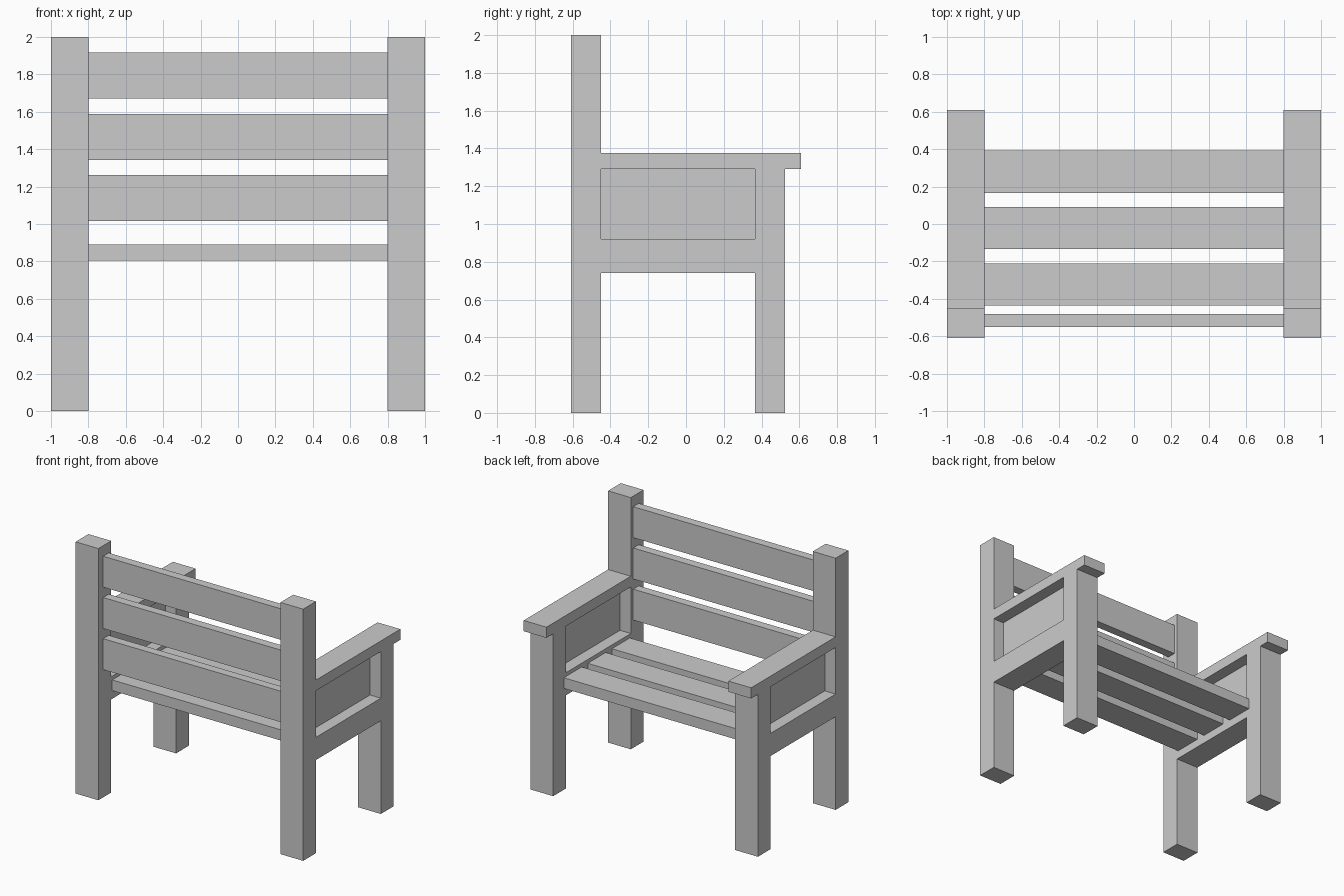
import bpy
from math import radians
from mathutils import Euler, Matrix

if "Cube" in bpy.data.objects:
    bpy.data.objects.remove(bpy.data.objects["Cube"])


def box(name, lo, hi):
    bpy.ops.mesh.primitive_cube_add(size=1)
    ob = bpy.context.object
    ob.name = name
    size = [b - a for a, b in zip(lo, hi)]
    mid = [(a + b) / 2 for a, b in zip(lo, hi)]
    ob.data.transform(Matrix.LocRotScale(mid, None, size))
    return ob


def mirror_x(ob):
    ob.modifiers.new("mirror", 'MIRROR').use_axis = (True, False, False)


def extruded_profile(name, loops, x, half_width):
    """Extrude (y, z) outlines along x; an inner loop becomes a hole."""
    cu = bpy.data.curves.new(name + "_outline", 'CURVE')
    cu.dimensions = '2D'
    cu.fill_mode = 'BOTH'
    cu.extrude = half_width
    for pts in loops:
        sp = cu.splines.new('POLY')
        sp.points.add(len(pts) - 1)
        for p, (y, z) in zip(sp.points, pts):
            p.co = (y, z, 0, 1)
        sp.use_cyclic_u = True
    tmp = bpy.data.objects.new(name + "_outline", cu)
    bpy.context.collection.objects.link(tmp)
    bpy.context.view_layer.update()
    deps = bpy.context.evaluated_depsgraph_get()
    me = bpy.data.meshes.new_from_object(tmp.evaluated_get(deps))
    bpy.data.objects.remove(tmp)
    turn = Euler((radians(90), 0, radians(90))).to_matrix().to_4x4()
    me.transform(Matrix.Translation((x, 0, 0)) @ turn)
    me.shade_flat()
    ob = bpy.data.objects.new(name, me)
    bpy.context.collection.objects.link(ob)
    return ob


# Side frames: back post, front leg, rail and armrest in one outline
outline = [(-.61, 0), (-.45, 0), (-.45, .74), (.365, .74), (.365, 0), (.525, 0),
           (.525, 1.29), (.61, 1.29), (.61, 1.375), (-.45, 1.375), (-.45, 2), (-.61, 2)]
opening = [(-.45, .92), (.365, .92), (.365, 1.29), (-.45, 1.29)]
mirror_x(extruded_profile("side_frame", [outline, opening], 0.9, 0.1))

# Thin panels set in the middle of the side openings
mirror_x(box("side_panel", (.895, -.45, .92), (.905, .365, 1.29)))

# Backrest slats
for i, z in enumerate((1.015, 1.342, 1.67)):
    box(f"back_slat_{i + 1}", (-.8, -.55, z), (.8, -.48, z + .246))

# Seat slats
for i, y in enumerate((-.437, -.134, .167)):
    box(f"seat_slat_{i + 1}", (-.8, y, .805), (.8, y + .225, .89))
